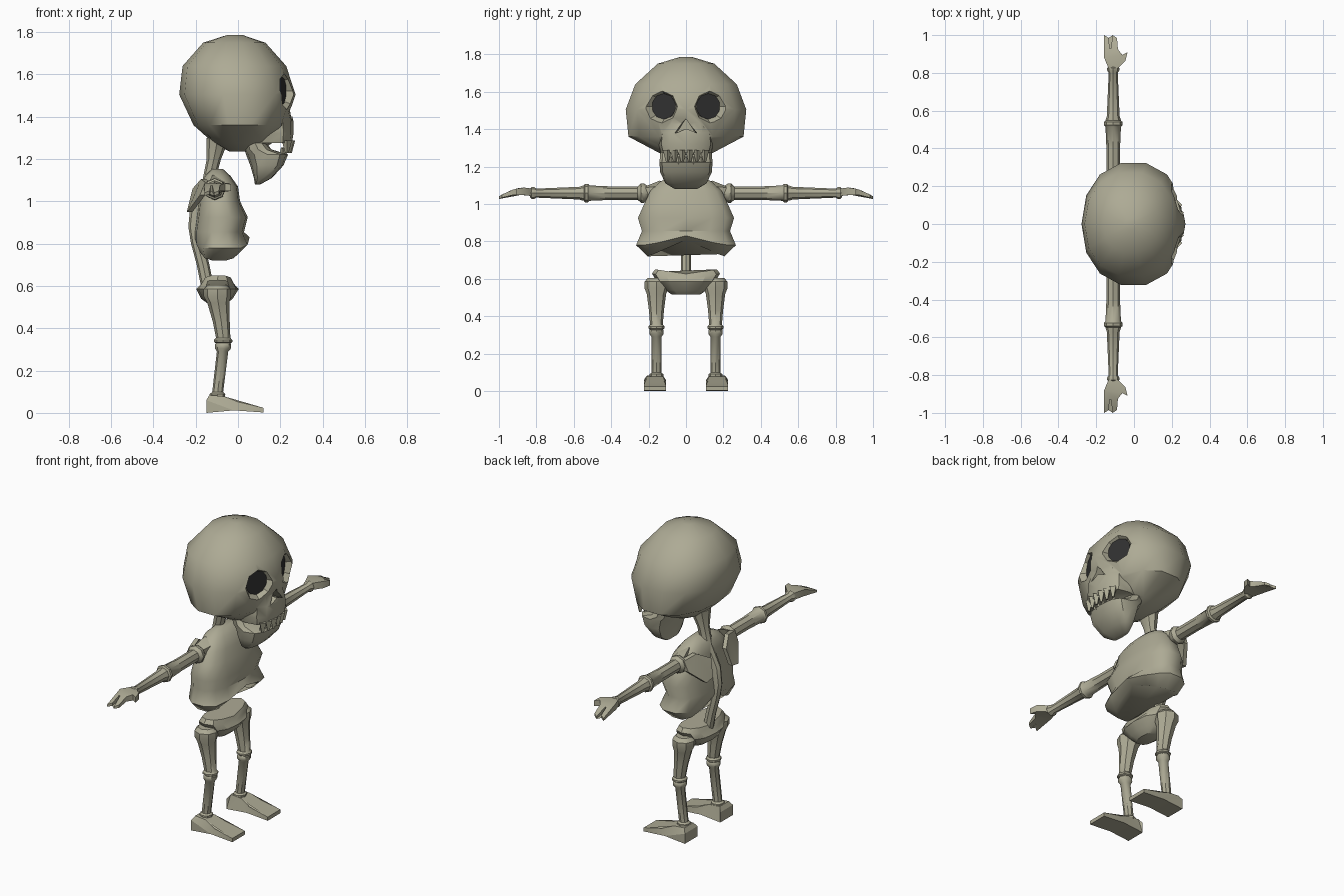
import bpy, bmesh, math
from mathutils import Vector, Matrix

if "Cube" in bpy.data.objects:
    bpy.data.objects.remove(bpy.data.objects["Cube"])


def material(name, rgb):
    m = bpy.data.materials.new(name)
    m.diffuse_color = (*rgb, 1)
    m.use_nodes = True
    m.node_tree.nodes["Principled BSDF"].inputs["Base Color"].default_value = m.diffuse_color
    return m


BONE = material("bone", (0.42, 0.405, 0.30))
DARK = material("socket_dark", (0.03, 0.03, 0.03))


def finish(name, bm, mat=BONE, mirror=False, angle=38):
    bmesh.ops.recalc_face_normals(bm, faces=bm.faces)
    me = bpy.data.meshes.new(name)
    bm.to_mesh(me)
    bm.free()
    if mat:
        me.materials.append(mat)
    ob = bpy.data.objects.new(name, me)
    bpy.context.collection.objects.link(ob)
    if mirror:
        ob.modifiers.new("mirror", 'MIRROR').use_axis = (False, True, False)
        ob.modifiers["mirror"].use_mirror_merge = False
    smooth(ob, angle)
    return ob


def select(ob):
    bpy.ops.object.select_all(action='DESELECT')
    ob.select_set(True)
    bpy.context.view_layer.objects.active = ob


def smooth(ob, angle=38):
    select(ob)
    bpy.ops.object.shade_smooth_by_angle(angle=math.radians(angle))


def loft(name, rings, n=12, p=2.0, place=lambda v: v, **kw):
    """Rings are (height, back x, front x, half width)."""
    bm = bmesh.new()
    loops = []
    for z, xb, xf, hw in rings:
        loop = []
        for i in range(n):
            c, s = math.cos(math.tau * i / n), math.sin(math.tau * i / n)
            x = (xb + xf) / 2 + (xf - xb) / 2 * math.copysign(abs(c) ** (2 / p), c)
            y = hw * math.copysign(abs(s) ** (2 / p), s)
            loop.append(bm.verts.new(place(Vector((x, y, z)))))
        loops.append(loop)
    for a, b in zip(loops, loops[1:]):
        for i in range(n):
            j = (i + 1) % n
            bm.faces.new((a[i], a[j], b[j], b[i]))
    bm.faces.new(loops[0][::-1])
    bm.faces.new(loops[-1])
    return finish(name, bm, **kw)


def slab(name, lower, upper, **kw):
    """Closed solid between two matching outlines."""
    bm = bmesh.new()
    a = [bm.verts.new(v) for v in lower]
    b = [bm.verts.new(v) for v in upper]
    n = len(a)
    caps = [bm.faces.new(a[::-1]), bm.faces.new(b)]
    for i in range(n):
        bm.faces.new((a[i], a[(i + 1) % n], b[(i + 1) % n], b[i]))
    bmesh.ops.triangulate(bm, faces=caps)
    return finish(name, bm, **kw)


def boolean(ob, tool, op):
    mod = ob.modifiers.new("cut", 'BOOLEAN')
    mod.operation, mod.solver, mod.object = op, 'EXACT', tool
    select(ob)
    bpy.ops.object.modifier_apply(modifier=mod.name)
    bpy.data.objects.remove(tool)


def cone(name, r1, r2, depth, matrix, n, **kw):
    bm = bmesh.new()
    bmesh.ops.create_cone(bm, cap_ends=True, segments=n, radius1=r1, radius2=r2,
                          depth=depth, matrix=matrix)
    return finish(name, bm, **kw)


# Skull: cranium joined to the upper jaw
skull = loft("skull", [(1.235, -.04, .10, .07), (1.275, -.115, .16, .15),
                       (1.36, -.21, .225, .315), (1.505, -.278, .272, .33),
                       (1.64, -.262, .228, .278), (1.75, -.165, .13, .155),
                       (1.787, -.05, .02, .03)], n=14, p=2.15)
face = loft("upper_jaw", [(1.275, .03, .255, .135), (1.32, .02, .262, .146),
                          (1.38, .01, .262, .14), (1.46, .01, .24, .12)], n=12, p=2.8)
boolean(skull, face, 'UNION')

# Eye sockets with dark floors
for side in (-1, 1):
    out = Vector((math.cos(.36), side * math.sin(.36), 0))
    turn = out.to_track_quat('Z', 'Y').to_matrix().to_4x4()
    at = Vector((.245, side * .134, 1.522))
    cutter = cone("socket_cutter", .068, .136, .11,
                  Matrix.Translation(at + out * .005) @ turn, 8)
    boolean(skull, cutter, 'DIFFERENCE')
    cone("eye_socket_floor", .069, .069, .006,
         Matrix.Translation(at - out * .046) @ turn, 10, mat=DARK)

# Nose opening
nose = [(0, 1.455), (-.075, 1.378), (0, 1.402), (.075, 1.378)]
boolean(skull, slab("nose_cutter", [(.20, y * .7, z) for y, z in nose],
                    [(.36, y, z) for y, z in nose]), 'DIFFERENCE')
smooth(skull)

# Lower jaw
loft("lower_jaw", [(1.08, .08, .105, .06), (1.11, .075, .16, .11),
                   (1.17, .058, .215, .138), (1.222, .038, .237, .142),
                   (1.245, .03, .16, .14), (1.30, .03, .11, .135)], n=12, p=2.8)

# Teeth
for i in range(6):
    y = -.10 + .04 * i
    x = .247 - 1.6 * y * y
    cone("upper_tooth", .008, .024, .06, Matrix.Translation((x, y, 1.258)), 4, angle=20)
for i in range(5):
    y = -.08 + .04 * i
    cone("lower_tooth", .016, .004, .04,
         Matrix.Translation((.218 - 1.6 * y * y, y, 1.235)), 4, angle=20)

# Spine
loft("spine", [(.60, -.175, -.115, .03), (.70, -.195, -.135, .026), (.80, -.222, -.16, .028),
               (.88, -.235, -.17, .026), (.98, -.225, -.155, .028), (1.10, -.168, -.108, .03),
               (1.20, -.148, -.08, .035), (1.30, -.15, -.04, .065)], n=8)


# Ribcage with arched lower edge
def arch(v):
    lift = {.72: .088, .78: .05}.get(round(v.z, 2), 0)
    v.z += lift * max(0, 1 - abs(v.y) / .2)
    return v


loft("ribcage", [(.72, -.187, .01, .21), (.78, -.205, .055, .272), (.855, -.205, .028, .24),
                 (.925, -.195, .046, .262), (1.0, -.185, .01, .228), (1.07, -.175, 0, .195),
                 (1.12, -.16, -.035, .14), (1.152, -.125, -.07, .07)],
     n=14, p=2.6, place=arch, angle=45)

# Shoulder blades and collar bones
blade = [(-.19, .07, 1.06), (-.15, .15, 1.105), (-.13, .24, 1.09), (-.155, .235, 1.03),
         (-.215, .15, .95), (-.215, .09, .96)]
slab("shoulder_blade", blade, [(x - .025, y, z) for x, y, z in blade], mirror=True)
collar = [(-.05, .10, 1.10), (-.12, .14, 1.125), (-.14, .24, 1.085), (-.08, .24, 1.085)]
slab("collar_bone", [(x, y, z - .04) for x, y, z in collar], collar, mirror=True)


# Arms, lofted upright then laid along y
def lay(v):
    return Vector((v.x - .11, v.z, v.y + 1.058))


def bone_rings(pts):
    return [(t, -r, r, r) for t, r in pts]


loft("upper_arm", bone_rings([(.20, .035), (.225, .052), (.24, .052), (.258, .036), (.40, .036),
                              (.515, .041), (.525, .05), (.54, .05), (.55, .035)]),
     n=8, place=lay, mirror=True)
loft("forearm", bone_rings([(.53, .04), (.553, .04), (.57, .034), (.80, .024), (.812, .032),
                            (.825, .032), (.835, .022)]), n=8, place=lay, mirror=True)

# Hands with two finger blades and a thumb
hand = [(-.135, .825), (-.158, .88), (-.158, 1.0), (-.134, .985), (-.129, .93), (-.122, .93),
        (-.113, 1.0), (-.09, .985), (-.085, .925), (-.062, .895), (-.034, .91), (-.045, .865),
        (-.085, .825)]


def hand_z(x, y, k):
    mid = 1.068 - 2.2 * (y - .875) ** 2
    return (x, y, mid + k * (.02 - .10 * max(0, y - .87)))


slab("hand", [hand_z(x, y, -1) for x, y in hand], [hand_z(x, y, 1) for x, y in hand], mirror=True)

# Pelvis bowl with dipped top
loft("pelvis", [(.515, -.14, -.055, .075), (.54, -.175, -.025, .11), (.585, -.197, .003, .155),
                (.63, -.178, -.015, .182), (.656, -.163, -.027, .165)], n=12, p=2.5,
     place=lambda v: Vector((v.x, v.y, v.z - (.03 * (1 - abs(v.y) / .2) if v.z > .62 else 0))))


# Legs
def leg(v):
    return Vector((v.x, v.y + .158, v.z))


def leg_rings(pts):
    return [(z, x - r, x + r, r) for z, x, r in pts]


loft("thigh", leg_rings([(.33, -.07, .036), (.335, -.07, .043), (.345, -.07, .043),
                         (.355, -.07, .034), (.43, -.079, .04), (.52, -.093, .052),
                         (.55, -.098, .064), (.585, -.098, .064), (.605, -.098, .045)]),
     n=8, place=leg, mirror=True)
loft("shin", leg_rings([(.07, -.098, .028), (.078, -.098, .037), (.09, -.097, .037),
                        (.098, -.096, .026), (.29, -.073, .027), (.305, -.071, .038),
                        (.325, -.07, .038), (.335, -.07, .03)]), n=8, place=leg, mirror=True)

# Feet
foot = [(-.15, 0), (-.15, .06), (-.135, .084), (-.065, .078), (0, .052), (.12, .024),
        (.12, .002), (-.02, .012)]


def foot_side(sign):
    return [(x, .166 + sign * (.042 if z > .07 else .059), z) for x, z in foot]


slab("foot", foot_side(-1), foot_side(1), mirror=True, angle=20)
